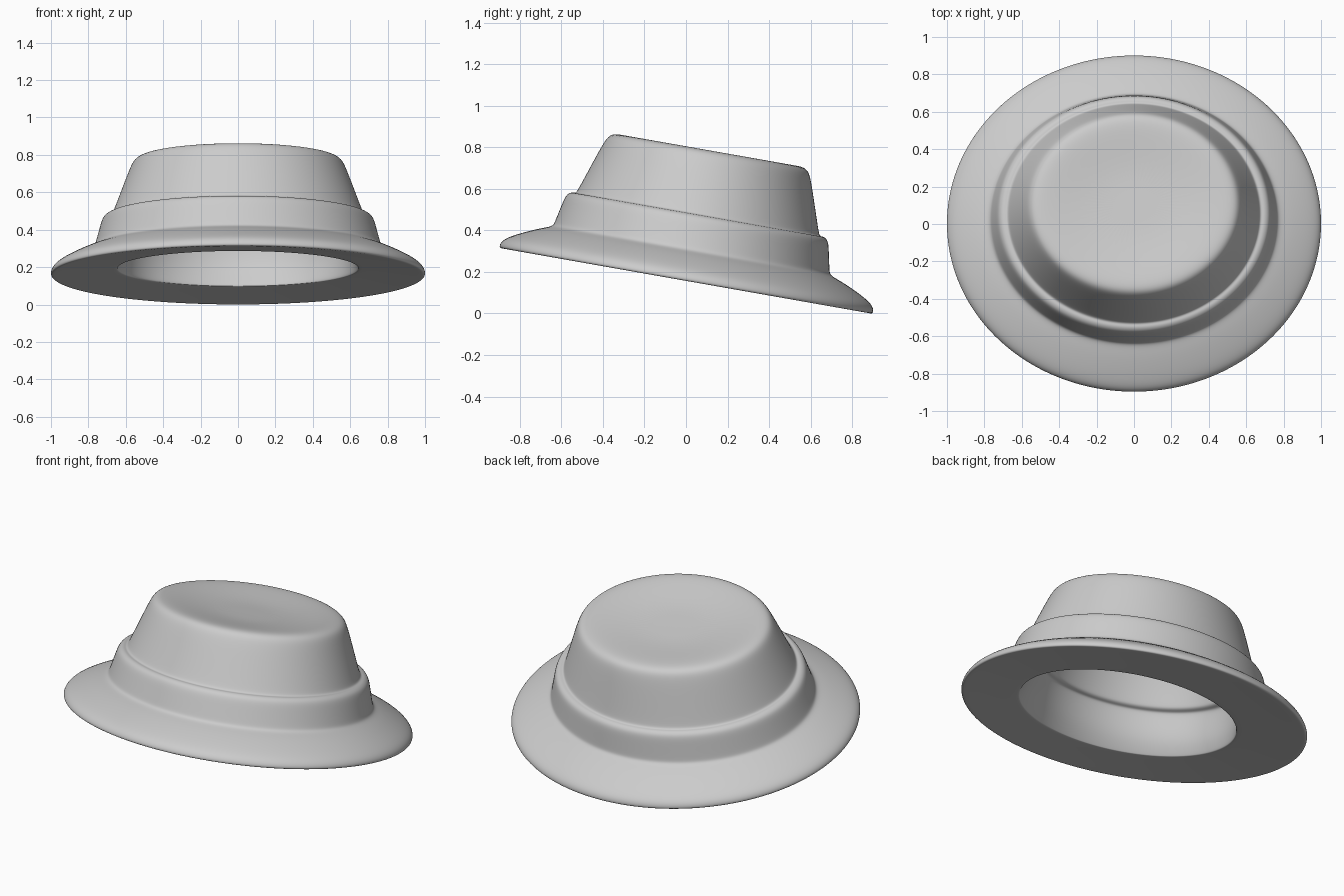
import bpy, bmesh, math
from mathutils import Matrix

SEG = 64
TILT = Matrix.Translation((0, 0, 0.156)) @ Matrix.Rotation(math.radians(-10), 4, 'X')


def lathe(name, profile):
    """Spin (x radius, y radius, height, optional y shift) points into an elliptical shell, capped at both ends."""
    bm = bmesh.new()
    rings = []
    for rx, ry, h, *shift in profile:
        dy = shift[0] if shift else 0
        rings.append([bm.verts.new((rx * math.cos(2 * math.pi * i / SEG),
                                    ry * math.sin(2 * math.pi * i / SEG) + dy, h))
                      for i in range(SEG)])
    for a, b in zip(rings, rings[1:]):
        for i in range(SEG):
            j = (i + 1) % SEG
            bm.faces.new((a[i], a[j], b[j], b[i]))
    for ring, h in ((rings[0], profile[0][2]), (rings[-1], profile[-1][2])):
        c = bm.verts.new((0, 0, h))
        for i in range(SEG):
            bm.faces.new((ring[i], ring[(i + 1) % SEG], c))
    bmesh.ops.recalc_face_normals(bm, faces=bm.faces)
    bm.transform(TILT)
    me = bpy.data.meshes.new(name)
    bm.to_mesh(me)
    bm.free()
    ob = bpy.data.objects.new(name, me)
    bpy.context.collection.objects.link(ob)
    sub = ob.modifiers.new("smooth", 'SUBSURF')
    sub.levels = sub.render_levels = 2
    for p in me.polygons:
        p.use_smooth = True
    return ob


# Whole felt shell: inside lining, underside of brim, brim top, band, crown
inside = [(0.20, 0.175, 0.54), (0.42, 0.37, 0.56), (0.485, 0.425, 0.55),
          (0.56, 0.495, 0.30), (0.565, 0.50, 0.275), (0.58, 0.515, 0.265),
          (0.60, 0.53, 0.26), (0.607, 0.535, 0.24), (0.615, 0.54, 0.15, -0.01),
          (0.622, 0.54, 0.09, -0.03), (0.638, 0.542, 0.04, -0.055),
          (0.645, 0.547, 0.026, -0.06), (0.65, 0.55, 0.024, -0.058)]
brim = [(0.80, 0.72, 0.014, -0.03), (0.98, 0.89, 0.001), (0.996, 0.908, 0.0),
        (1.003, 0.915, 0.008), (1.0, 0.912, 0.026), (0.98, 0.893, 0.052),
        (0.915, 0.825, 0.089), (0.83, 0.737, 0.128), (0.785, 0.692, 0.143)]
band = [(0.769, 0.676, 0.155), (0.762, 0.671, 0.175), (0.742, 0.655, 0.25),
        (0.73, 0.645, 0.295), (0.718, 0.634, 0.315), (0.698, 0.617, 0.325),
        (0.684, 0.604, 0.324)]
crown = [(0.674, 0.595, 0.329), (0.665, 0.586, 0.35), (0.605, 0.533, 0.51),
         (0.575, 0.506, 0.588), (0.553, 0.485, 0.63), (0.505, 0.444, 0.642),
         (0.41, 0.36, 0.634), (0.22, 0.19, 0.61)]
lathe("hat_shell", inside + brim + band + crown)
